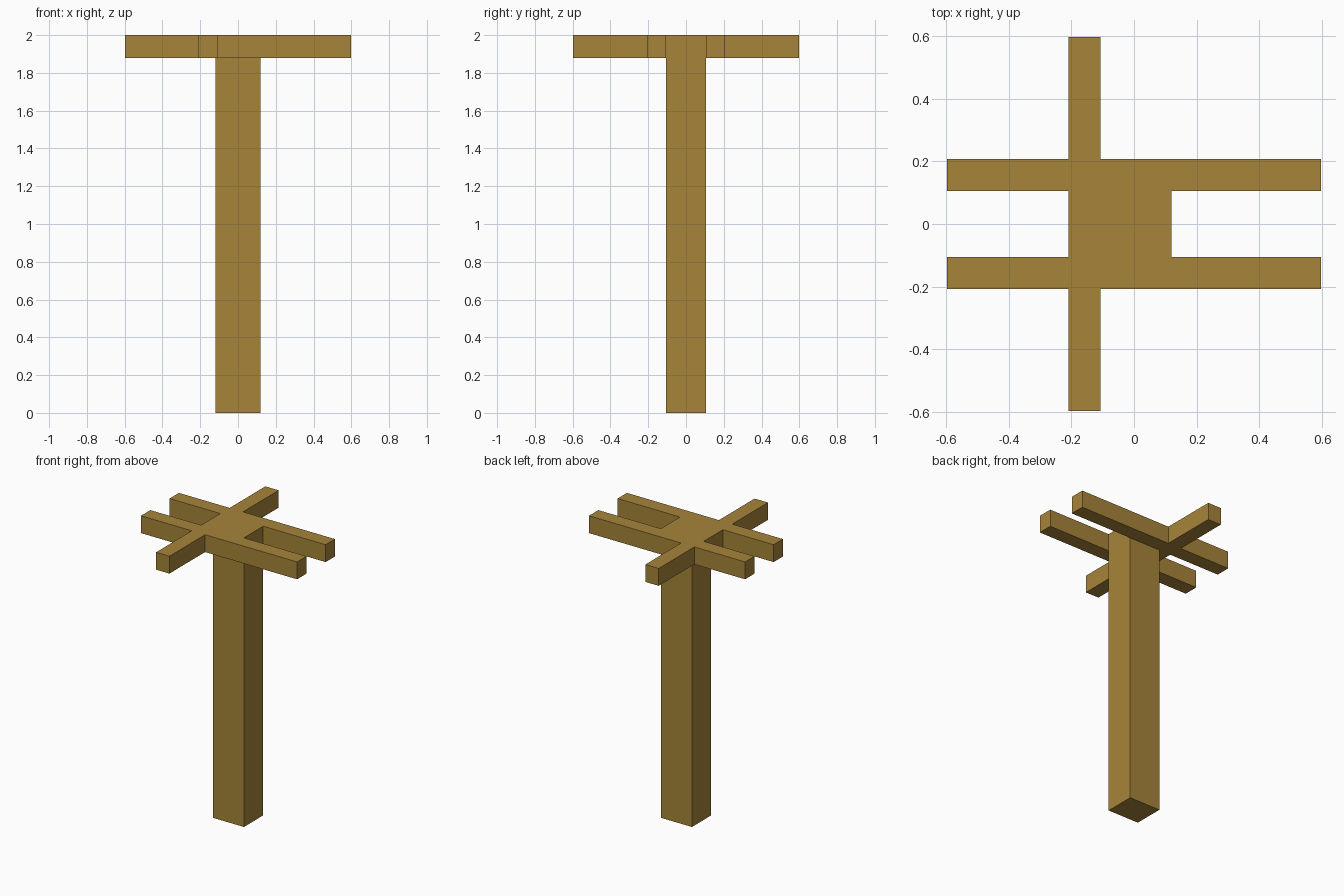
import bpy

cube = bpy.data.objects.get("Cube")
if cube:
    bpy.data.objects.remove(cube, do_unlink=True)

# Single wood colour
WOOD = (0.381, 0.231, 0.041, 1.0)
wood = bpy.data.materials.new("golden brown wood")
wood.use_nodes = True
wood.diffuse_color = WOOD
wood.node_tree.nodes["Principled BSDF"].inputs["Base Color"].default_value = WOOD


def box(name, x, y, z):
    """Add a box spanning the given (low, high) range on each axis."""
    spans = (x, y, z)
    bpy.ops.mesh.primitive_cube_add(size=1, location=[(a + b) / 2 for a, b in spans])
    obj = bpy.context.object
    obj.name = obj.data.name = name
    obj.scale = [b - a for a, b in spans]
    bpy.ops.object.transform_apply(location=False, rotation=False, scale=True)
    obj.data.materials.append(wood)
    return obj


TOP, BEAM_BOTTOM = 2.0, 1.88
REACH = 0.597            # half length of every beam
BEAM_WIDTH = 0.102
POST_X, POST_Y = 0.119, 0.105   # half sizes of the post

# Upright post, flush with the beam tops
box("post", (-POST_X, POST_X), (-POST_Y, POST_Y), (0, TOP))

# Two long beams clamped on either side of the post
for name, side in (("front_beam", -1), ("back_beam", 1)):
    edges = sorted((side * POST_Y, side * (POST_Y + BEAM_WIDTH)))
    box(name, (-REACH, REACH), edges, (BEAM_BOTTOM, TOP))

# Cross beam along the right face of the post
box("cross_beam", (-0.209, -0.209 + BEAM_WIDTH), (-REACH, REACH), (BEAM_BOTTOM, TOP))
